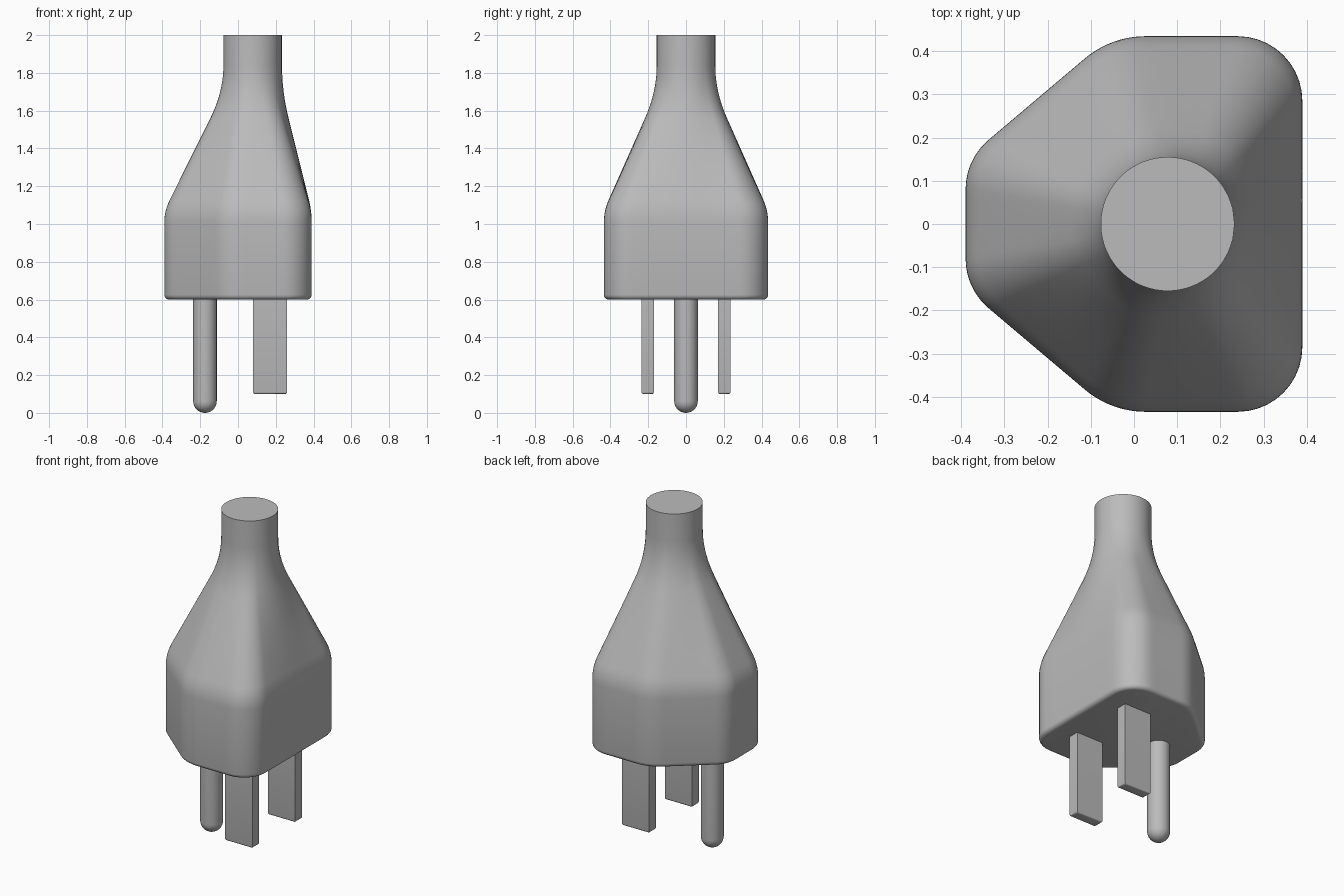
import bpy, bmesh, math
from mathutils import Vector

if "Cube" in bpy.data.objects:
    bpy.data.objects.remove(bpy.data.objects["Cube"], do_unlink=True)

grey = bpy.data.materials.new("plug grey")
grey.use_nodes = True
grey.diffuse_color = (0.5, 0.5, 0.5, 1)
grey.node_tree.nodes["Principled BSDF"].inputs["Base Color"].default_value = (0.5, 0.5, 0.5, 1)

CORD_X, CORD_R = 0.078, 0.155


def finish(name, bm):
    bmesh.ops.recalc_face_normals(bm, faces=bm.faces)
    mesh = bpy.data.meshes.new(name)
    bm.to_mesh(mesh)
    bm.free()
    obj = bpy.data.objects.new(name, mesh)
    bpy.context.collection.objects.link(obj)
    mesh.materials.append(grey)
    bpy.ops.object.select_all(action='DESELECT')
    obj.select_set(True)
    bpy.context.view_layer.objects.active = obj
    bpy.ops.object.shade_smooth_by_angle(angle=math.radians(35))
    return obj


def loft(name, rings):
    """Skin closed rings of equal length and cap both ends."""
    bm = bmesh.new()
    loops = [[bm.verts.new(p) for p in ring] for ring in rings]
    for low, high in zip(loops, loops[1:]):
        for i in range(len(low)):
            j = (i + 1) % len(low)
            bm.faces.new((low[i], low[j], high[j], high[i]))
    bm.faces.new(loops[0][::-1])
    bm.faces.new(loops[-1])
    return finish(name, bm)


def outline(inset):
    """Rounded six-sided footprint, pulled in by inset."""
    half = [(0.39, 0.435, 0.15), (-0.053, 0.435, 0.22), (-0.39, 0.15, 0.15)]
    corners = half + [(x, -y, r) for x, y, r in reversed(half)]
    arcs = []
    for i, (x, y, r) in enumerate(corners):
        p = Vector((x, y))
        a = (Vector(corners[i - 1][:2]) - p).normalized()
        b = (Vector(corners[(i + 1) % 6][:2]) - p).normalized()
        centre = p + (a + b).normalized() * r / math.sin(a.angle(b) / 2)
        start = math.atan2(-a.x, a.y)
        start = math.atan2(a.x, -a.y)
        turn = math.pi - a.angle(b)
        arcs.append([centre + (r - inset) * Vector((math.cos(start + turn * k / 10),
                     math.sin(start + turn * k / 10))) for k in range(11)])
    points = []
    for arc, following in zip(arcs, arcs[1:] + arcs[:1]):
        points += arc
        points += [arc[-1].lerp(following[0], k / 8) for k in range(1, 8)]
    return points


def bend(a, b, c, steps):
    """Quadratic curve through (height, spread) pairs."""
    a, b, c = Vector(a), Vector(b), Vector(c)
    return [a.lerp(b, k / steps).lerp(b.lerp(c, k / steps), k / steps) for k in range(steps + 1)]


# Moulded body: rounded base edge, straight wall, taper and round cord neck
base = outline(0)
neck = []
for p in base:
    angle = math.atan2(p.y, p.x - CORD_X)
    neck.append(Vector((CORD_X + CORD_R * math.cos(angle), CORD_R * math.sin(angle))))

LOW, HIGH = 1.07, 1.7
def spread(z):
    return (HIGH - z) / (HIGH - LOW)

rings = []
for k in range(5):
    a = math.pi / 2 * k / 4
    rings.append([(p.x, p.y, 0.6 + 0.025 * (1 - math.sin(a)))
                  for p in outline(0.025 * (1 - math.cos(a)))])
rings.reverse()
rings.reverse()
rings = [[(p.x, p.y, 0.6 + 0.025 * (1 - math.cos(a))) for p in outline(0.025 * (1 - math.sin(a)))]
         for a in [math.pi / 8 * k for k in range(5)]]
sections = bend((1.01, 1), (LOW, 1), (1.13, spread(1.13)), 6)
sections += [Vector((z, spread(z))) for z in (1.24, 1.35, 1.46)]
sections += bend((1.56, spread(1.56)), (HIGH, 0), (1.84, 0), 10)
sections.append(Vector((2, 0)))
for z, s in sections:
    rings.append([(*n.lerp(p, s), z) for n, p in zip(neck, base)])
loft("plug_body", rings)

# Round earth pin with a domed tip
R = 0.0625
pin = [(R * math.sin(a), R * (1 - math.cos(a))) for a in [math.pi / 16 * k for k in range(1, 9)]]
pin.append((R, 0.62))
pin.insert(0, (0.002, 0))
loft("earth_pin", [[(-0.175 + r * math.cos(t), r * math.sin(t), z)
                    for t in [math.tau * k / 32 for k in range(32)]] for r, z in pin])

# Pair of flat blades with softened tips
for side, name in ((1, "back_blade"), (-1, "front_blade")):
    bm = bmesh.new()
    bmesh.ops.create_cube(bm, size=1)
    for v in bm.verts:
        v.co = (0.17 + v.co.x * 0.18, side * 0.203 + v.co.y * 0.065, 0.36 + v.co.z * 0.52)
    tips = [e for e in bm.edges if all(v.co.z < 0.2 for v in e.verts)]
    bmesh.ops.bevel(bm, geom=tips, offset=0.01, segments=3, profile=0.5, affect='EDGES')
    finish(name, bm)
